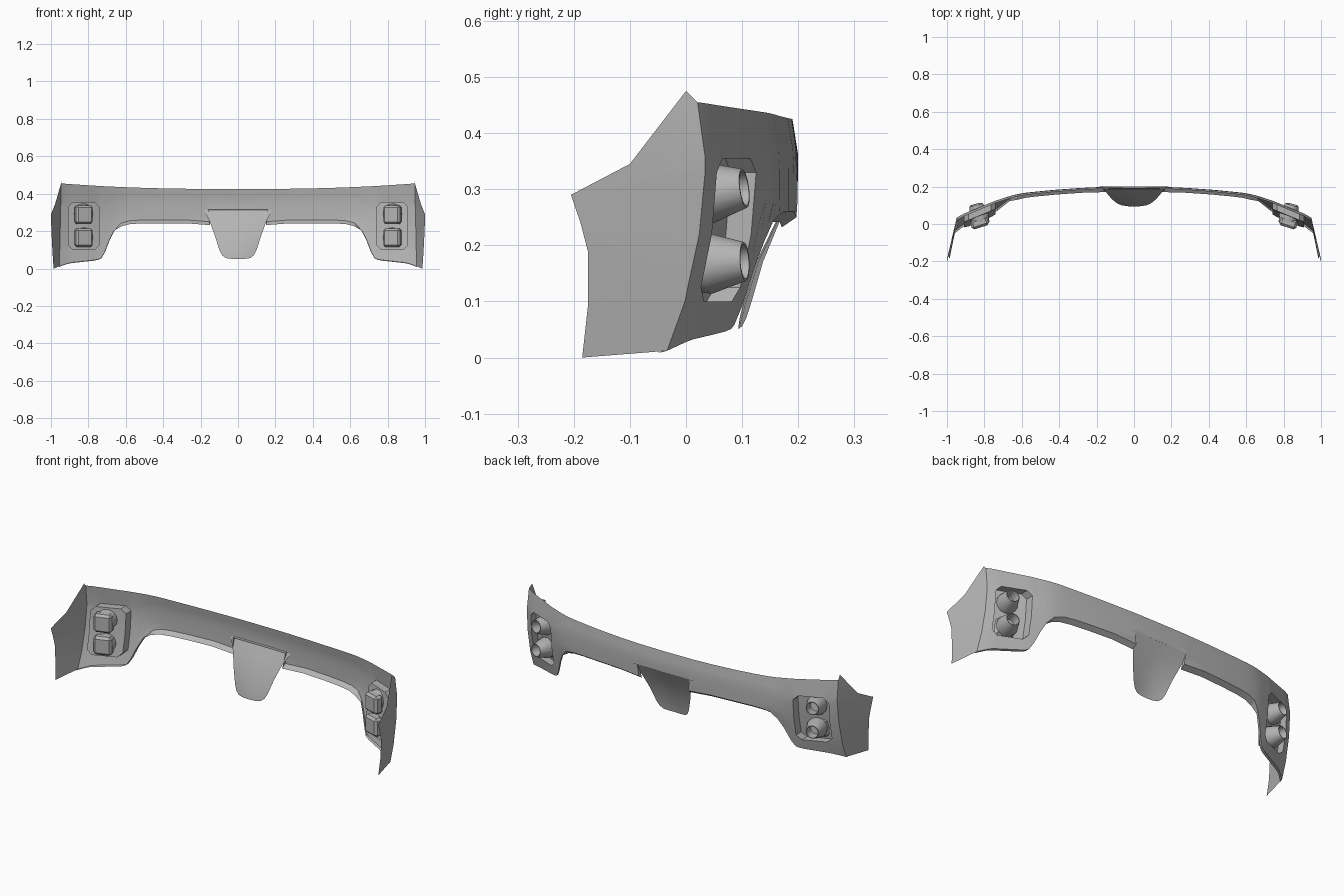
import bpy, bmesh, math
from mathutils import Vector, Matrix

if "Cube" in bpy.data.objects:
    bpy.data.objects.remove(bpy.data.objects["Cube"])

GREY = bpy.data.materials.new("mid_grey")
GREY.diffuse_color = (.46, .46, .46, 1)
GREY.use_nodes = True
GREY.node_tree.nodes["Principled BSDF"].inputs["Base Color"].default_value = GREY.diffuse_color


def interp(table, v):
    for (a, fa), (b, fb) in zip(table, table[1:]):
        if v <= b:
            return fa + (fb - fa) * max(0, (v - a) / (b - a))
    return table[-1][1]


def finish(name, verts, faces, angle=28):
    me = bpy.data.meshes.new(name)
    me.from_pydata([tuple(v) for v in verts], [], faces)
    bm = bmesh.new()
    bm.from_mesh(me)
    bmesh.ops.remove_doubles(bm, verts=bm.verts, dist=0.0005)
    bmesh.ops.recalc_face_normals(bm, faces=bm.faces)
    # open sheets show their outer side, which faces the rear (+y)
    if any(e.is_boundary for e in bm.edges) and sum(f.normal.y * f.calc_area() for f in bm.faces) < 0:
        bmesh.ops.reverse_faces(bm, faces=bm.faces)
    bm.to_mesh(me)
    bm.free()
    me.materials.append(GREY)
    ob = bpy.data.objects.new(name, me)
    bpy.context.collection.objects.link(ob)
    m = ob.modifiers.new("mirror", "MIRROR")
    m.use_clip = True
    m.merge_threshold = 0.0005
    bpy.ops.object.select_all(action='DESELECT')
    ob.select_set(True)
    bpy.context.view_layer.objects.active = ob
    bpy.ops.object.shade_smooth_by_angle(angle=math.radians(angle))
    return ob


# Panel surface: plan curve along x plus lean along z
PLAN = [(0, .2), (.15, .199), (.3, .192), (.45, .181), (.6, .165), (.66, .151),
        (.74, .125), (.91, .055), (.955, .03)]
LEAN = [(.01, -.065), (.04, -.047), (.1, -.033), (.17, -.02), (.26, 0), (.36, 0), (.455, -.015)]


def panel(x, z):
    return Vector((x, interp(PLAN, x) + interp(LEAN, z), z))


# Bumper panel: columns of (x at top, x at bottom, z at bottom)
COLS = [(0, 0, .315), (.08, .08, .315), (.16, .16, .315), (.22, .15, .25), (.3, .28, .26),
        (.42, .42, .26), (.52, .52, .259), (.58, .58, .255), (.62, .625, .243),
        (.65, .66, .205), (.68, .685, .155), (.705, .71, .09), (.72, .728, .058),
        (.74, .745, .051), (.765, .765, .046), (.885, .885, .033), (.91, .91, .028),
        (.945, .955, .012)]
HOLE = 13                      # first of the four columns around the exhaust opening
LEG_Z = [.355, .33, .22, .125, .1]
FRAC = [0, .25, .33, .55, .78, .85, 1]
verts, faces = [], []
for i, (xt, xb, zb) in enumerate(COLS):
    zt = .425 + .03 * (xt / .945) ** 2.5
    zs = [zt] + LEG_Z + [zb] if i >= HOLE else [zt + (zb - zt) * f for f in FRAC]
    for z in zs:
        x = xt + (xb - xt) * (zt - z) / (zt - zb)
        if HOLE <= i < HOLE + 4:
            x = xt
        verts.append(panel(x, z))
    # inward lip under the edge
    e = verts[-1]
    if i < 3:
        verts.append(e + Vector((0, -.012, -.002)))
    elif i < 9:
        verts.append(e + Vector((0, -.026, -.018)))
    else:
        verts.append(e + Vector((.004, -.016, -.004)))
R = 8
for i in range(len(COLS) - 1):
    for j in range(R - 1):
        q = [i * R + j, (i + 1) * R + j, (i + 1) * R + j + 1, i * R + j + 1]
        ci, cj = i - HOLE, j - 1
        if 0 <= ci <= 2 and 0 <= cj <= 3:
            # chamfered corners of the exhaust opening
            if (ci, cj) == (0, 0):
                faces.append((q[0], q[1], q[3]))
            elif (ci, cj) == (2, 0):
                faces.append((q[0], q[1], q[2]))
            elif (ci, cj) == (0, 3):
                faces.append((q[0], q[2], q[3]))
            elif (ci, cj) == (2, 3):
                faces.append((q[1], q[2], q[3]))
            continue
        faces.append(tuple(q))
finish("bumper_panel", verts, faces)

# Exhaust recess: wall behind the opening and a back plate
loop_ij = [(1, 1), (2, 1), (3, 2), (3, 3), (3, 4), (2, 5), (1, 5), (0, 4), (0, 3), (0, 2)]
outer = [verts[(HOLE + a) * R + b] for a, b in loop_ij]
inner = [p + Vector((0, -.045, 0)) for p in outer]
n = len(outer)
rf = [(k, (k + 1) % n, n + (k + 1) % n, n + k) for k in range(n)]
mid = sum(inner, Vector()) / n
rf += [(n + k, n + (k + 1) % n, 2 * n) for k in range(n)]
finish("exhaust_recess", outer + inner + [mid], rf)

# Side wing from the corner crease to the wheel arch edge
crease = verts[-R:-1]
arch = [Vector(p) for p in [(.94, 0, .475), (.978, -.10, .345), (1, -.205, .29),
                            (.999, -.188, .24), (.997, -.175, .19), (.992, -.175, .09),
                            (.986, -.185, 0)]]
finish("side_wing", crease + arch,
       [(k, k + 1, k + 8, k + 7) for k in range(6)])

# Exhaust tips: hollow flared tubes with a boxy rear end
TIP = [(0, 0), (.046, 0), (.054, .045), (.035, .108), (.031, .108),
       (.027, .06), (0, .06)]
SEG = 16
for label, z0, rise in (("upper", .288, .13), ("lower", .165, .06)):
    axis = Vector((.25, 1, rise)).normalized()
    rot = axis.to_track_quat('Z', 'Y').to_matrix()
    tv, tf = [], []
    for r, t in TIP:
        for s in range(SEG):
            a = 2 * math.pi * s / SEG
            tv.append(Vector((.818, 0, z0)) + rot @ Vector((r * math.cos(a), r * math.sin(a), t)))
    for k in range(len(TIP) - 1):
        for s in range(SEG):
            s2 = (s + 1) % SEG
            tf.append((k * SEG + s, k * SEG + s2, (k + 1) * SEG + s2, (k + 1) * SEG + s))
    finish("exhaust_tip_" + label, tv, tf, 35)

    bm = bmesh.new()
    bmesh.ops.create_cube(bm, size=1, matrix=Matrix.Translation((.826, .006, z0)) @
                          Matrix.Rotation(math.radians(-18), 4, 'Z') @
                          Matrix.Diagonal((.095, .05, .1, 1)))
    bmesh.ops.bevel(bm, geom=bm.edges[:], offset=.012, segments=1, affect='EDGES')
    bm.verts.index_update()
    bv = [v.co.copy() for v in bm.verts]
    bf = [[v.index for v in f.verts] for f in bm.faces]
    bm.free()
    finish("exhaust_back_" + label, bv, bf, 20)

# Centre diffuser plate: a bowed sheet tapering down and inward
ROWS = [(.185, .2, 0, .316), (.15, .17, .006, .25), (.122, .137, .012, .17),
        (.1, .117, .014, .1), (.086, .108, .012, .072), (.066, .1, .007, .056)]
dv, df = [], []
for w, y, bow, z in ROWS:
    low = .004 if z < .06 else 0
    dv += [(0, y - bow, z - low), (w * .55, y - bow * .7, z - low), (w, y, z)]
for k in range(len(ROWS) - 1):
    for c in range(2):
        a = k * 3 + c
        df.append((a, a + 1, a + 4, a + 3))
finish("diffuser_plate", dv, df)
